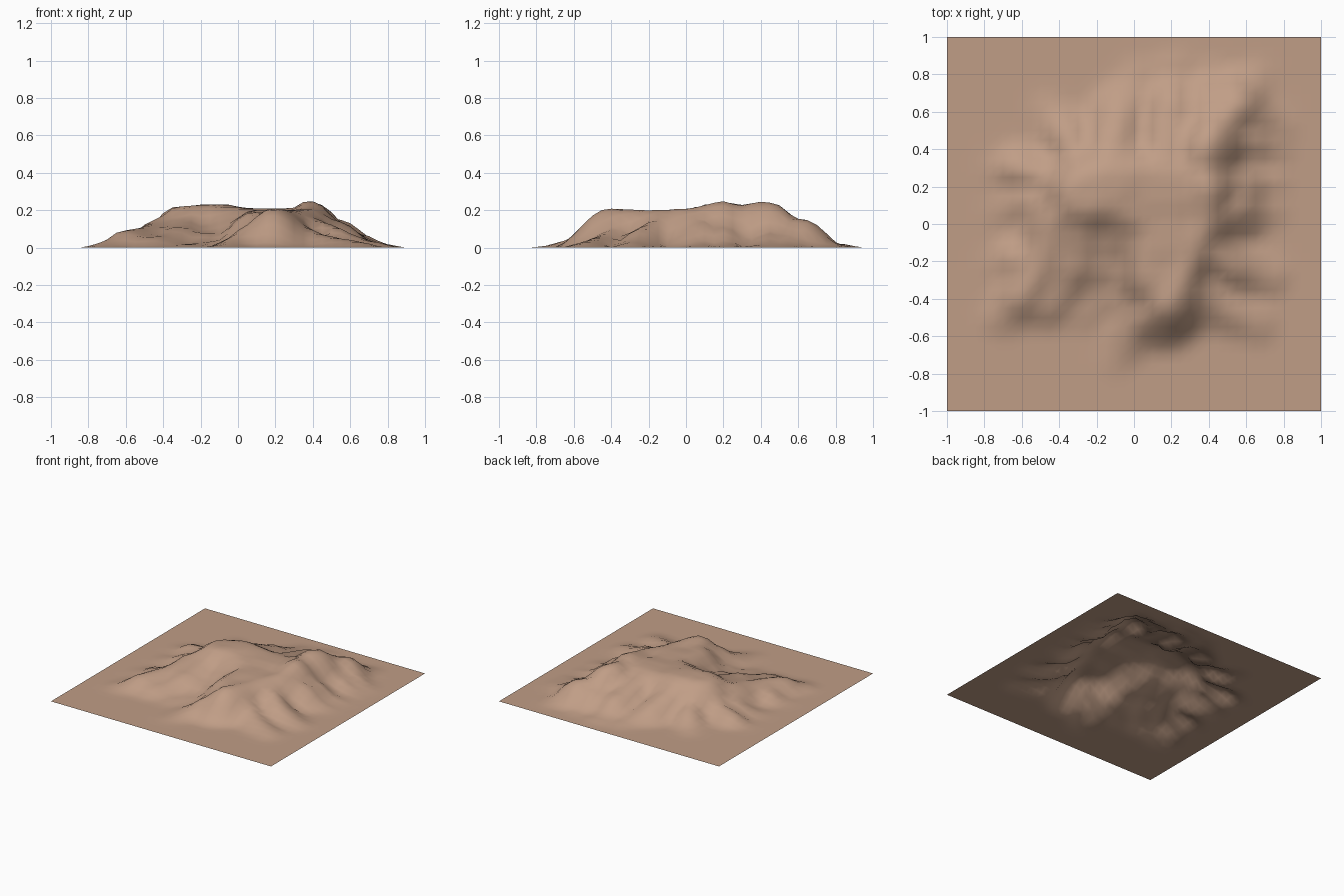
import bpy
import bmesh
import math
from mathutils import Vector, noise

default_cube = bpy.data.objects.get("Cube")
if default_cube:
    bpy.data.objects.remove(default_cube, do_unlink=True)

GRID_CELLS = 40
ridges = []


def ridge(*crest, flat=0.0):
    """Store a crest line; points are x, y, height in hundredths of a unit.
    The crest stays level for the flat distance on each side."""
    ridges.append(([Vector(point) / 100 for point in crest], flat))


# Main eastern crest, from the north-east foot to the southern summit
ridge((64, 76, 3), (55, 63, 15), (48, 55, 16), (41, 45, 24), (38, 40, 25),
      (37, 31, 23), (38, 20, 25), (37, 2, 21), (28, -20, 20), (18, -42, 21))
# Western crest, curling down to the south-west foot
ridge((5, 3, 21), (-15, 10, 23), (-30, 12, 22), (-43, 0, 15),
      (-49, -22, 11), (-60, -40, 9), (-71, -50, 3))
# Broad summit plateau and the saddle that join both crests
ridge((-24, 17, 22), (-12, 20, 23), (6, 18, 21), (30, 20, 21), flat=0.08)
ridge((16, -24, 19), (17, -6, 20), (18, 10, 20), flat=0.09)
# Southern spurs
ridge((18, -42, 21), (8, -48, 13), (-1, -57, 6), (-10, -72, 1))
# Slopes easing into the south-west valley
ridge((-30, 2, 17), (-34, -18, 11), (-46, -38, 6), flat=0.05)
ridge((-14, 2, 16), (-18, -18, 8), (-28, -40, 2), flat=0.06)
ridge((-2, 2, 20), (0, -18, 11), (-8, -38, 4), flat=0.03)
# Northern spurs
ridge((-14, 28, 21), (-8, 54, 11), (2, 76, 2), flat=0.02)
ridge((18, 30, 20), (21, 60, 12), (20, 80, 2), flat=0.03)
ridge((38, 38, 23), (40, 62, 13), (42, 78, 2))
ridge((-24, 22, 21), (-34, 44, 10), (-46, 60, 2))
# Western spurs
ridge((-30, 16, 20), (-46, 25, 10), (-62, 30, 7), (-74, 30, 1))
ridge((-42, 6, 14), (-54, 12, 8), (-72, 8, 1))
ridge((-49, -22, 11), (-62, -20, 7), (-74, -22, 1))
# Eastern spurs
ridge((52, 60, 14), (66, 57, 7), (78, 52, 2))
ridge((45, 48, 18), (60, 45, 9), (76, 42, 2))
ridge((38, 20, 24), (57, 20, 11), (74, 22, 2))
ridge((37, 5, 21), (54, 8, 14), (73, 8, 2))
ridge((32, -10, 20), (52, -23, 11), (72, -28, 3))
ridge((24, -28, 18), (44, -44, 7), (66, -53, 3))


def flank(place, start, end, flat):
    """Height at a place on the rounded flanks of one crest segment."""
    along = (end - start).xy
    t = (place - start.xy).dot(along) / along.length_squared
    crest = start.lerp(end, min(max(t, 0), 1))
    reach = 0.12 + 0.8 * crest.z
    distance = max((place - crest.xy).length - flat, 0) / reach
    return crest.z * (0.5 + 0.5 * math.cos(math.pi * min(distance, 1)))


def terrain_height(x, y):
    # Slight warping gives the slopes a weathered look
    wobble = noise.noise_vector(Vector((x, y, 0)) * 6) * 0.02
    place = Vector((x, y)) + wobble.xy
    return max(flank(place, a, b, flat) for line, flat in ridges
               for a, b in zip(line, line[1:]))


# Earth colour
earth = bpy.data.materials.new("earth_brown")
earth.use_nodes = True
colour = (0.53, 0.34, 0.24, 1)
earth.diffuse_color = colour
shader = earth.node_tree.nodes["Principled BSDF"]
shader.inputs["Base Color"].default_value = colour
shader.inputs["Roughness"].default_value = 0.9

# Open terrain sheet
bm = bmesh.new()
bmesh.ops.create_grid(bm, x_segments=GRID_CELLS, y_segments=GRID_CELLS, size=1)
for vert in bm.verts:
    vert.co.z = terrain_height(vert.co.x, vert.co.y)
for face in bm.faces:
    face.smooth = True
mesh = bpy.data.meshes.new("mountain_terrain")
bm.to_mesh(mesh)
bm.free()
mesh.materials.append(earth)
terrain = bpy.data.objects.new("mountain_terrain", mesh)
bpy.context.collection.objects.link(terrain)
